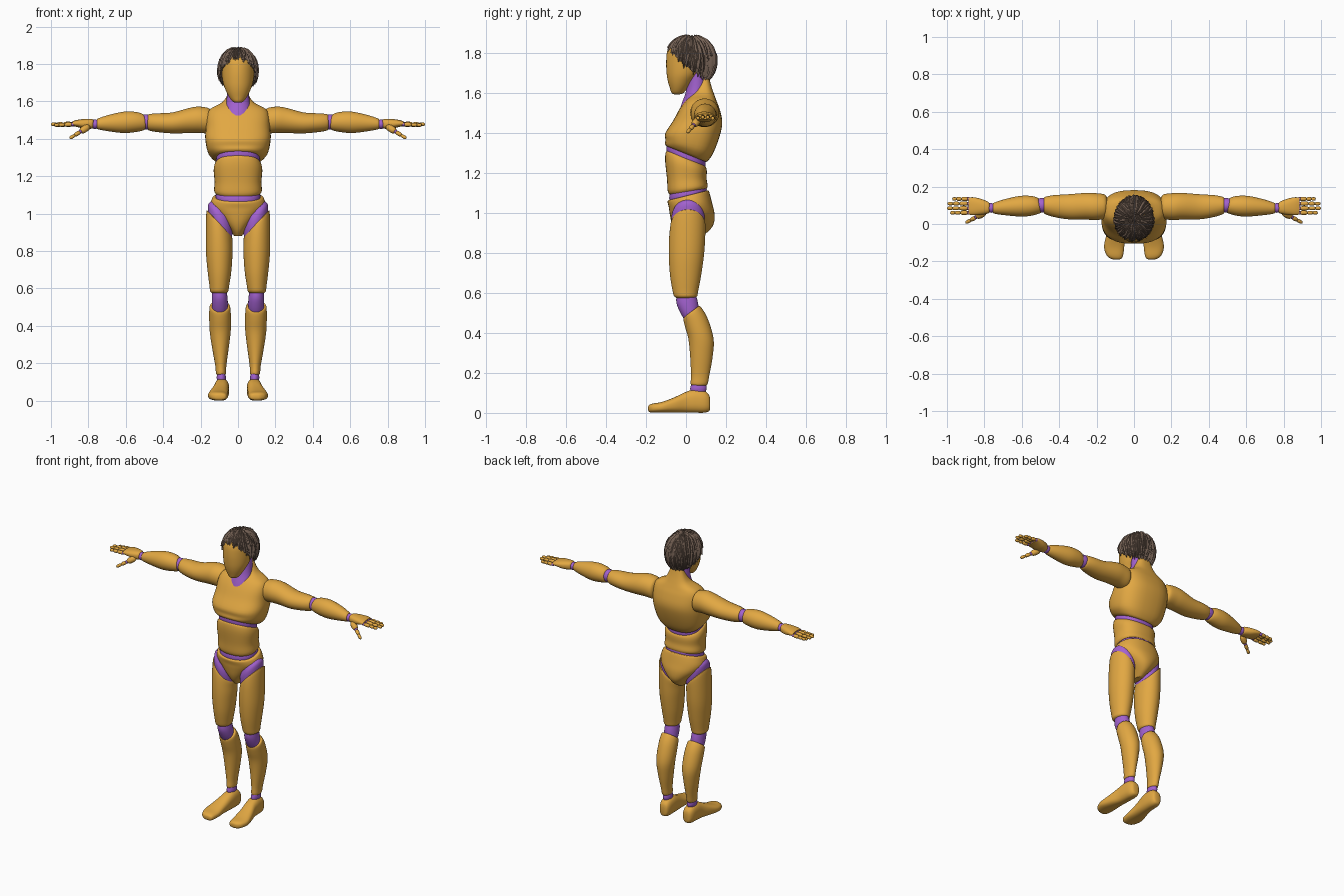
import bpy, bmesh, math, random
from mathutils import Vector, Matrix

random.seed(4)


def material(name, rgb):
    m = bpy.data.materials.new(name)
    m.diffuse_color = (*rgb, 1)
    return m


TAN = material("golden tan shell", (0.76, 0.39, 0.055))
PURPLE = material("purple joint", (0.36, 0.12, 0.62))
BROWN = material("brown hair", (0.17, 0.115, 0.085))


def finish(name, bm, mat, mirror=False, angle=40):
    bmesh.ops.recalc_face_normals(bm, faces=bm.faces[:])
    mesh = bpy.data.meshes.new(name)
    bm.to_mesh(mesh)
    bm.free()
    mesh.materials.append(mat)
    ob = bpy.data.objects.new(name, mesh)
    bpy.context.collection.objects.link(ob)
    bpy.ops.object.select_all(action='DESELECT')
    ob.select_set(True)
    bpy.context.view_layer.objects.active = ob
    bpy.ops.object.shade_smooth_by_angle(angle=math.radians(angle))
    if mirror:
        mod = ob.modifiers.new("Mirror", 'MIRROR')
        mod.use_mirror_merge = False
    return ob


def loft(name, rings, mat, axis='z', mirror=False, power=2.0, n=36, sub=4):
    """Smooth skin over rings (t, cu, cv, ru, rv, tilt_u, tilt_v) along an axis."""
    R = [tuple(r) + (0,) * (7 - len(r)) for r in rings]
    path = []
    for i in range(len(R) - 1):
        p = [R[max(i - 1, 0)], R[i], R[i + 1], R[min(i + 2, len(R) - 1)]]
        for k in range(sub):
            s = k / sub
            path.append([0.5 * (2 * b + (c - a) * s + (2 * a - 5 * b + 4 * c - d) * s * s
                                + (3 * b - a - 3 * c + d) * s ** 3)
                         for a, b, c, d in zip(*p)])
    path.append(R[-1])
    bm = bmesh.new()
    loops = []
    for t, cu, cv, ru, rv, tu, tv in path:
        loop = []
        for j in range(n):
            a = 2 * math.pi * j / n
            c, s = math.cos(a), math.sin(a)
            du = math.copysign(abs(c) ** (2 / power), c) * ru
            dv = math.copysign(abs(s) ** (2 / power), s) * rv
            w, u, v = t + tu * du + tv * dv, cu + du, cv + dv
            loop.append(bm.verts.new({'z': (u, v, w), 'x': (w, u, v), 'y': (u, w, v)}[axis]))
        loops.append(loop)
    for A, B in zip(loops, loops[1:]):
        for j in range(n):
            bm.faces.new((A[j], A[(j + 1) % n], B[(j + 1) % n], B[j]))
    bm.faces.new(loops[0])
    bm.faces.new(loops[-1])
    return finish(name, bm, mat, mirror)


def bead(name, p, q, r, mat):
    """Rounded finger segment from p to q, on both hands."""
    p, q = Vector(p), Vector(q)
    d = q - p
    M = (Matrix.Translation((p + q) / 2) @ d.to_track_quat('Z', 'Y').to_matrix().to_4x4()
         @ Matrix.Diagonal((r, r, d.length / 2, 1)))
    bm = bmesh.new()
    bmesh.ops.create_uvsphere(bm, u_segments=12, v_segments=8, radius=1)
    for v in bm.verts:  # fuller, capsule-like ends
        z = max(-1, min(1, v.co.z))
        flat = math.hypot(v.co.x, v.co.y)
        if flat > 1e-4:
            k = (1 - abs(z) ** 3.5) ** 0.5 / flat
            v.co.x *= k
            v.co.y *= k
    bm.transform(M)
    finish(name, bm, mat, True, 60)


# Torso
loft("chest", [(1.295, 0, 0, .118, .1, 0, -.4), (1.305, 0, .004, .138, .109, 0, -.38),
               (1.335, 0, .018, .163, .121, 0, -.25), (1.40, 0, .035, .175, .138),
               (1.46, 0, .058, .172, .123), (1.52, 0, .068, .168, .1),
               (1.56, 0, .075, .148, .078), (1.595, 0, .085, .085, .055),
               (1.64, 0, .09, .055, .035), (1.70, 0, .09, .035, .02)], TAN, power=2.6)
loft("upper_waist_joint", [(1.24, 0, 0, .11, .09, 0, -.4), (1.285, 0, 0, .117, .098, 0, -.4),
                           (1.33, 0, 0, .11, .09, 0, -.4)], PURPLE, power=2.3)
loft("abdomen", [(1.274, 0, 0, .113, .094, 0, -.4), (1.262, 0, 0, .124, .102, 0, -.38),
                 (1.23, 0, 0, .13, .104, 0, -.25), (1.17, 0, .004, .125, .099),
                 (1.125, 0, .008, .128, .1, 0, .12), (1.108, 0, .01, .12, .094, 0, .16)],
     TAN, power=2.4)
loft("lower_waist_joint", [(1.13, 0, .01, .11, .085, 0, .2), (1.095, 0, .01, .12, .094, 0, .22),
                           (1.05, 0, .01, .11, .085, 0, .25)], PURPLE, power=2.3)
loft("pelvis", [(1.088, 0, .011, .13, .098, 0, .25), (1.08, 0, .012, .139, .104, 0, .24),
                (1.04, 0, .022, .149, .108, 0, .1), (1.0, 0, .03, .128, .112),
                (.95, 0, .034, .08, .106), (.91, 0, .03, .042, .085),
                (.88, 0, .02, .02, .05)], TAN, power=2.2)

# Neck and head
loft("neck", [(1.52, 0, .03, .074, .065, 0, .2), (1.56, 0, .035, .068, .056, 0, .2),
              (1.62, 0, .052, .06, .052, 0, .2), (1.71, 0, .06, .058, .045)], PURPLE)
loft("head", [(1.593, 0, -.045, .012, .014), (1.60, 0, -.042, .029, .03),
              (1.625, 0, -.036, .048, .045), (1.66, 0, -.026, .066, .065),
              (1.70, 0, -.01, .08, .087), (1.76, 0, .008, .088, .107),
              (1.82, 0, .015, .088, .106), (1.86, 0, .02, .066, .08),
              (1.878, 0, .02, .03, .04)], TAN)


# Hair: a ridged cap with loose locks laid over it
def hair_point(a, th, lift):
    s = max(math.sin(th), 0) ** .85
    return Vector((math.sin(a) * s * (.102 + lift), .024 - math.cos(a) * s * (.125 + lift),
                   1.762 + math.cos(th) * (.122 + lift)))


def hairline(a):
    f = math.cos(a)  # 1 at the forehead, -1 at the nape
    deg = 112 - 54 * f if f > 0 else 112 - 30 * f
    return math.radians(deg)


bm = bmesh.new()
N, K = 72, 9
crown = bm.verts.new(hair_point(0, 0, 0))
cols = []
for i in range(N):
    a = 2 * math.pi * i / N
    lift = .004 * (i % 2) + random.uniform(-.002, .002)
    end = hairline(a) + random.uniform(-.06, .06)
    cols.append([bm.verts.new(hair_point(a, end * k / K, lift)) for k in range(1, K + 1)]
                + [bm.verts.new(hair_point(a, end - .03, -.025))])
for A, B in zip(cols, cols[1:] + cols[:1]):
    bm.faces.new((crown, A[0], B[0]))
    for k in range(K):
        bm.faces.new((A[k], A[k + 1], B[k + 1], B[k]))
finish("hair_cap", bm, BROWN, angle=25)

bm = bmesh.new()
for i in range(130):
    a = 2 * math.pi * (i * .618 % 1)
    end = hairline(a) + random.uniform(-.1, .14)
    start = random.uniform(.05, .65) * end
    swirl, lift = random.uniform(-.25, .25), random.uniform(.002, .008)
    prev = None
    for k in range(7):
        s = k / 6
        th, b = start + (end - start) * s, a + swirl * (s - .5)
        w = (.013 * math.sin(math.pi * (.15 + .84 * s)) + .0005) / (.11 * max(math.sin(th), .25))
        row = [bm.verts.new(hair_point(b + o * w, th, lift * u))
               for o, u in ((-1, 0), (0, 1.3), (1, 0))]
        if prev:
            for j in (0, 1, 2):
                m = (j + 1) % 3
                bm.faces.new((prev[j], row[j], row[m], prev[m]))
        else:
            bm.faces.new(row)
        prev = row
    bm.faces.new(prev)
finish("hair_locks", bm, BROWN, angle=25)

# Arms, lofted outward along x (rings are depth and height)
loft("upper_arms", [(.145, .093, 1.495, .05, .055), (.16, .093, 1.497, .066, .068),
                    (.21, .093, 1.502, .072, .07), (.26, .095, 1.498, .071, .067),
                    (.35, .092, 1.485, .067, .056), (.43, .096, 1.486, .058, .05),
                    (.475, .099, 1.488, .046, .044), (.483, .1, 1.488, .038, .036)],
     TAN, 'x', True)
loft("elbows", [(.465, .1, 1.488, .034, .035), (.49, .1, 1.49, .039, .041),
                (.525, .1, 1.49, .034, .035)], PURPLE, 'x', True)
loft("forearms", [(.502, .1, 1.49, .034, .036, .2, .1), (.51, .1, 1.49, .042, .045, .2, .1),
                  (.55, .097, 1.49, .053, .054), (.61, .095, 1.488, .055, .057),
                  (.69, .09, 1.484, .043, .044), (.745, .085, 1.48, .03, .03),
                  (.755, .085, 1.479, .024, .024)], TAN, 'x', True)
loft("wrists", [(.74, .085, 1.478, .021, .02), (.765, .086, 1.478, .026, .025),
                (.79, .088, 1.478, .021, .02)], PURPLE, 'x', True)
loft("palms", [(.772, .088, 1.479, .022, .02), (.782, .088, 1.48, .032, .026),
               (.82, .092, 1.48, .043, .026), (.86, .095, 1.482, .048, .019),
               (.885, .096, 1.481, .045, .013)], TAN, 'x', True, 2.4)

# Fingers: purple knuckle and three segments each
for f, (y, z, tip) in enumerate([(.06, 1.477, .983), (.084, 1.481, 1.0),
                                 (.109, 1.481, .997), (.134, 1.476, .972)], 1):
    L = tip - .885
    bead(f"finger_{f}_knuckle", (.874, y, z), (.896, y, z), .0095, PURPLE)
    for k, (s, e, r) in enumerate([(0, .45, .0115), (.42, .75, .0105), (.72, 1, .0095)], 1):
        bead(f"finger_{f}_segment_{k}", (.885 + L * s, y, z - .004 * s),
             (.885 + L * e, y, z - .004 * e), r, TAN)
base, tip = Vector((.795, .064, 1.468)), Vector((.9, .006, 1.402))
for k, (s, e, r) in enumerate([(0, .46, .019), (.46, .76, .0115), (.72, 1, .0095)], 1):
    bead(f"thumb_segment_{k}", base.lerp(tip, s), base.lerp(tip, e), r, TAN)
bead("thumb_knuckle", base.lerp(tip, .38), base.lerp(tip, .54), .0105, PURPLE)

# Legs
loft("hip_joints", [(.92, .098, .008, .062, .078, 1.05), (.975, .094, .01, .066, .083, 1.08),
                    (1.005, .085, .012, .058, .075, 1.05)], PURPLE, mirror=True)
loft("thighs", [(.95, .1, .01, .061, .079, 1.05), (.94, .1, .01, .069, .087, 1.0),
                (.88, .101, .006, .071, .09, .5), (.79, .1, .002, .071, .088),
                (.69, .099, -.002, .063, .078), (.61, .1, -.003, .052, .064),
                (.585, .101, -.002, .048, .058), (.575, .101, -.002, .038, .047)],
     TAN, mirror=True)
loft("knees", [(.60, .1, 0, .036, .046), (.55, .098, .006, .042, .054),
               (.50, .097, .018, .042, .046), (.46, .097, .03, .034, .034)], PURPLE, mirror=True)
loft("shins", [(.508, .097, .028, .046, .034, 0, .75), (.50, .097, .03, .055, .043, 0, .72),
               (.45, .096, .052, .058, .056, 0, .4), (.37, .095, .075, .056, .063),
               (.28, .094, .077, .044, .056), (.19, .092, .071, .03, .046),
               (.148, .091, .066, .027, .043), (.138, .091, .065, .022, .036)],
     TAN, mirror=True)
loft("ankles", [(.15, .09, .063, .021, .035), (.122, .089, .062, .025, .041),
                (.10, .088, .06, .021, .035)], PURPLE, mirror=True)
loft("feet", [(.121, .085, .045, .016, .025), (.114, .085, .05, .028, .042),
              (.09, .086, .056, .037, .055), (.045, .087, .059, .04, .058),
              (0, .09, .053, .041, .052), (-.06, .1, .039, .048, .038),
              (-.12, .106, .028, .054, .027), (-.165, .103, .024, .045, .023),
              (-.183, .097, .022, .032, .018), (-.189, .095, .022, .018, .01)],
     TAN, 'y', True, 2.5)
